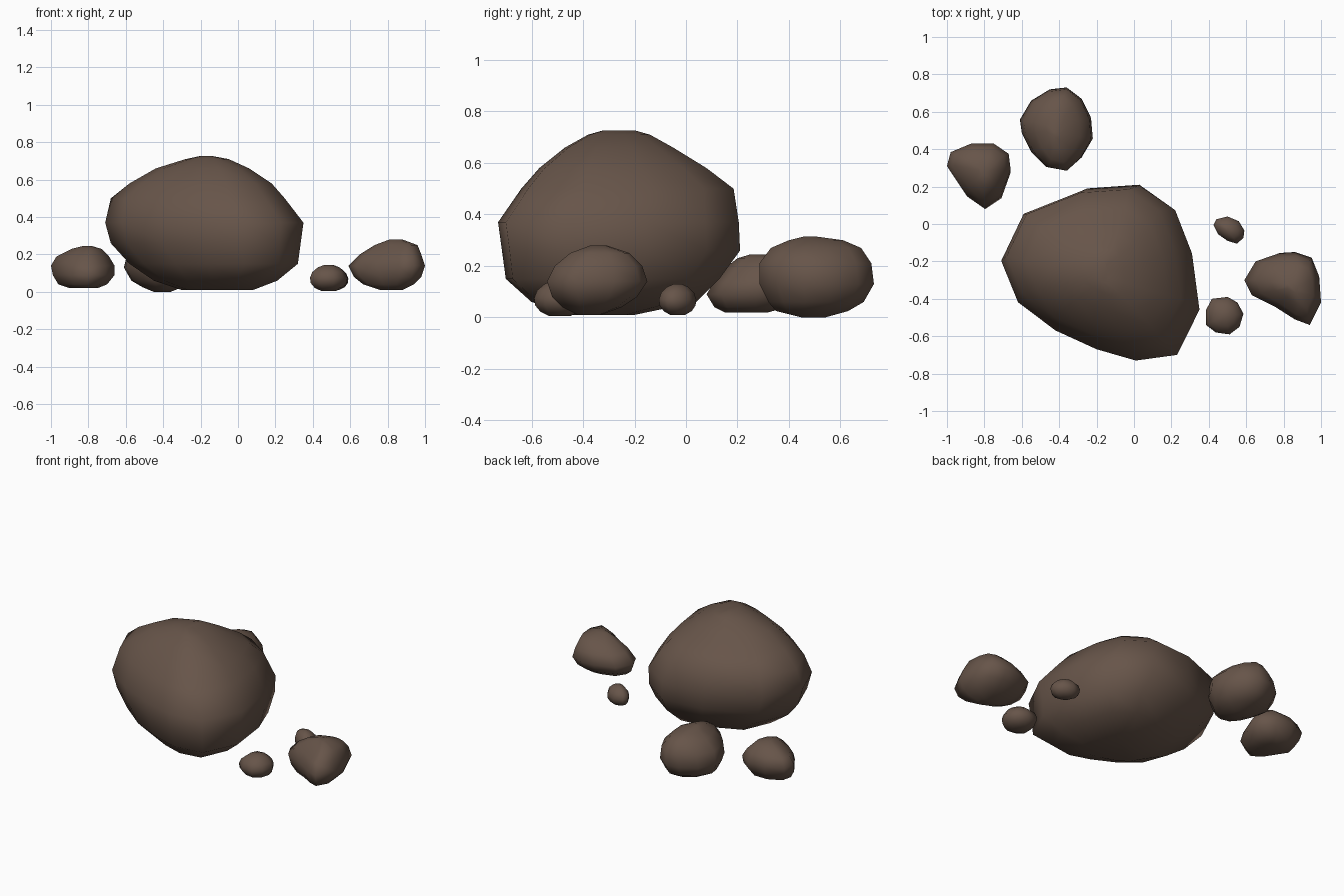
import bpy, bmesh

stone = bpy.data.materials.new("brown stone")
stone.diffuse_color = (0.135, 0.09, 0.067, 1)


def make_rock(name, plan, rings):
    """Loft a plan outline through rings of (z, xmin, xmax, ymin, ymax)."""
    px, py = [p[0] for p in plan], [p[1] for p in plan]
    ax, ay = min(px), min(py)
    w, d = max(px) - ax, max(py) - ay
    bm = bmesh.new()
    loops = []
    for z, x0, x1, y0, y1 in rings:
        loops.append([bm.verts.new((x0 + (x - ax) / w * (x1 - x0),
                                    y0 + (y - ay) / d * (y1 - y0), z)) for x, y in plan])
    n = len(plan)
    for lo, hi in zip(loops, loops[1:]):
        for i in range(n):
            j = (i + 1) % n
            bm.faces.new((lo[i], lo[j], hi[j], hi[i]))
    bm.faces.new(loops[0])
    bm.faces.new(loops[-1])
    bmesh.ops.recalc_face_normals(bm, faces=bm.faces)
    for f in bm.faces:
        f.smooth = True
    me = bpy.data.meshes.new(name)
    bm.to_mesh(me)
    bm.free()
    me.materials.append(stone)
    ob = bpy.data.objects.new(name, me)
    bpy.context.collection.objects.link(ob)


def pebble_rings(x0, x1, y0, y1, z0, z1):
    """Rounded stack of rings filling a box."""
    cx, cy = (x0 + x1) / 2, (y0 + y1) / 2
    out = []
    for t, s in ((0, .4), (.12, .75), (.3, .96), (.5, 1), (.72, .88), (.9, .58), (1, .22)):
        out.append((z0 + t * (z1 - z0), cx + (x0 - cx) * s, cx + (x1 - cx) * s,
                    cy + (y0 - cy) * s, cy + (y1 - cy) * s))
    return out


# large boulder
make_rock("boulder",
          [(-.71, -.19), (-.59, .06), (-.26, .19), (.03, .21), (.22, .08), (.31, -.15),
           (.35, -.45), (.23, -.69), (.01, -.72), (-.20, -.66), (-.42, -.56), (-.62, -.41)],
          [(.01, -.30, .08, -.45, -.20), (.06, -.45, .21, -.60, .04),
           (.15, -.58, .32, -.70, .13), (.26, -.68, .335, -.715, .21),
           (.37, -.71, .35, -.73, .205), (.50, -.68, .25, -.64, .185),
           (.58, -.58, .18, -.57, .08), (.66, -.44, .06, -.47, -.05),
           (.71, -.28, -.05, -.38, -.14), (.727, -.20, -.14, -.32, -.20)])

# stone at the left
make_rock("left_stone",
          [(-1, .3), (-.98, .38), (-.87, .43), (-.75, .43), (-.67, .37),
           (-.66, .28), (-.71, .14), (-.8, .08), (-.9, .15)],
          [(.02, -.90, -.75, .15, .32), (.04, -.96, -.70, .11, .39),
           (.09, -.99, -.66, .08, .42), (.14, -1, -.66, .11, .43),
           (.19, -.97, -.69, .15, .41), (.23, -.89, -.73, .20, .36),
           (.245, -.83, -.78, .25, .31)])

# stone at the back
make_rock("back_stone",
          [(-.61, .56), (-.55, .66), (-.45, .72), (-.36, .73), (-.28, .67), (-.23, .57),
           (-.22, .46), (-.28, .36), (-.36, .29), (-.47, .31), (-.55, .39), (-.6, .49)],
          [(0, -.45, -.36, .45, .54), (.025, -.51, -.30, .35, .63),
           (.06, -.57, -.25, .32, .69), (.13, -.61, -.22, .285, .73),
           (.21, -.59, -.23, .285, .72), (.27, -.53, -.29, .33, .68),
           (.30, -.47, -.35, .40, .61), (.315, -.43, -.40, .46, .50)])

# pointed stone at the right
make_rock("right_stone",
          [(.59, -.3), (.65, -.2), (.78, -.155), (.86, -.15), (.95, -.18), (.99, -.28),
           (1, -.42), (.94, -.54), (.86, -.51), (.75, -.44), (.63, -.38)],
          [(.01, .76, .88, -.42, -.33), (.04, .67, .94, -.48, -.25),
           (.08, .62, .98, -.52, -.19), (.14, .59, 1, -.54, -.15),
           (.20, .65, .98, -.51, -.17), (.25, .73, .96, -.45, -.22),
           (.28, .81, .88, -.37, -.31)])

# two pebbles
make_rock("front_pebble",
          [(.39, -.54), (.39, -.46), (.42, -.40), (.50, -.39), (.55, -.42), (.58, -.48),
           (.56, -.55), (.51, -.59), (.44, -.58)],
          pebble_rings(.385, .585, -.59, -.39, .005, .145))
make_rock("side_pebble",
          [(.425, 0), (.44, .03), (.5, .045), (.56, .02), (.59, -.03), (.585, -.07),
           (.55, -.1), (.5, -.085), (.45, -.05)],
          pebble_rings(.425, .59, -.105, .04, .01, .13))
